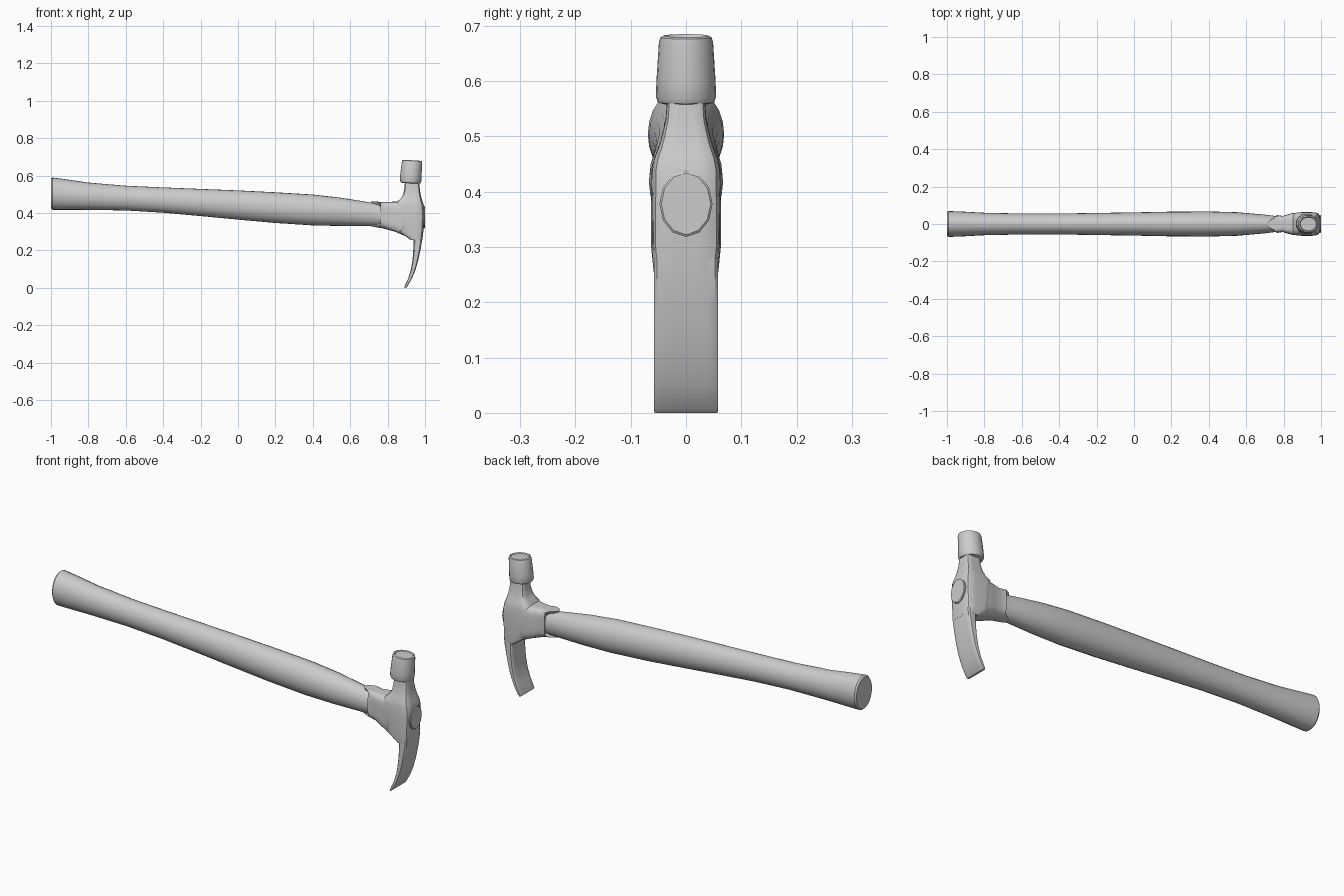
import bpy, bmesh
from math import cos, sin, pi


def oval(n, power=2.0):
    """Unit superellipse: power 2 is round, higher is boxier."""
    pts = []
    for i in range(n):
        c, s = cos(2 * pi * i / n), sin(2 * pi * i / n)
        k = (abs(c) ** power + abs(s) ** power) ** (-1 / power)
        pts.append((c * k, s * k))
    return pts


def loft(name, rings, angle=35):
    """Skin a list of equal-length point rings and cap both ends."""
    bm = bmesh.new()
    vs = [[bm.verts.new(p) for p in ring] for ring in rings]
    n = len(vs[0])
    for a, b in zip(vs, vs[1:]):
        for i in range(n):
            j = (i + 1) % n
            bm.faces.new((a[i], a[j], b[j], b[i]))
    bm.faces.new(vs[0])
    bm.faces.new(vs[-1])
    bmesh.ops.recalc_face_normals(bm, faces=bm.faces)
    me = bpy.data.meshes.new(name)
    bm.to_mesh(me)
    bm.free()
    ob = bpy.data.objects.new(name, me)
    bpy.context.collection.objects.link(ob)
    bpy.ops.object.select_all(action='DESELECT')
    ob.select_set(True)
    bpy.context.view_layer.objects.active = ob
    bpy.ops.object.shade_smooth_by_angle(angle=angle * pi / 180)
    return ob


def along_x(x, z0, z1, w, shape, notch=0.0):
    """Ring across x; notch pulls the sides back along x."""
    zc, h = (z0 + z1) / 2, (z1 - z0) / 2
    return [(x + notch * min(1, 1.7 * c * c), c * w, zc + s * h) for c, s in shape]


def along_z(z, x0, x1, w, shape, tilt=0.0):
    """Ring across z; tilt slopes it down toward +x."""
    xc, h = (x0 + x1) / 2, (x1 - x0) / 2
    return [(xc + c * h, s * w, z - tilt * c * h) for c, s in shape]


# Handle: x, bottom, top, half width
handle = [(-1.0, .425, .583, .062), (-.992, .417, .59, .069), (-.93, .417, .582, .067),
          (-.8, .417, .563, .06), (-.6, .414, .546, .056), (-.4, .402, .537, .056),
          (-.2, .384, .529, .059), (0, .365, .521, .062), (.2, .347, .511, .066),
          (.4, .334, .499, .067), (.55, .331, .482, .063), (.7, .331, .458, .05),
          (.77, .328, .447, .041), (.9, .32, .44, .042)]
loft("handle", [along_x(*r, oval(24)) for r in handle])

# Handle end showing through the front of the head
loft("handle_end", [along_x(x, .378 - .06 * s, .378 + .06 * s, .048 * s, oval(12))
                    for x, s in ((.9, 1), (.997, 1), (1.0, .93))])

# Socket collar around the handle, with notched sides
sq = oval(32, 5)
socket = [(.715, .345, .445, .03, .05), (.711, .329, .462, .048, .05),
          (.775, .318, .459, .043, .02), (.84, .300, .461, .057, 0),
          (.89, .279, .461, .062, 0), (.93, .262, .455, .062, 0), (.975, .262, .44, .06, 0)]
loft("head_socket", [along_x(x, a, b, w, sq, k) for x, a, b, w, k in socket])

# Head body, neck and curved claw: z, back, front, half width
claw = [(.0, .889, .897, .057), (.008, .89, .906, .058), (.05, .910, .930, .058),
        (.10, .925, .950, .058), (.15, .933, .964, .058), (.20, .937, .975, .058),
        (.25, .938, .984, .058)]
body = [(.255, .925, .985, .0585), (.30, .86, .991, .063), (.38, .85, .996, .063),
        (.44, .845, .994, .062), (.46, .85, .987, .058), (.48, .872, .981, .05),
        (.50, .883, .976, .044), (.53, .889, .972, .037), (.57, .893, .969, .034)]
box = oval(32, 7)
loft("claw", [along_z(*r, box) for r in claw + [(.28, .938, .987, .058)]])
loft("head_body", [along_z(*r, oval(32, 5)) for r in body])

# Striking face
poll = [(.559, .878, .966, .042), (.562, .869, .975, .051), (.572, .865, .98, .0545),
        (.60, .867, .981, .0535), (.67, .876, .985, .049), (.679, .879, .984, .046),
        (.682, .886, .978, .040), (.677, .890, .974, .036)]
loft("striking_face", [along_z(*r, oval(24), .06) for r in poll])
